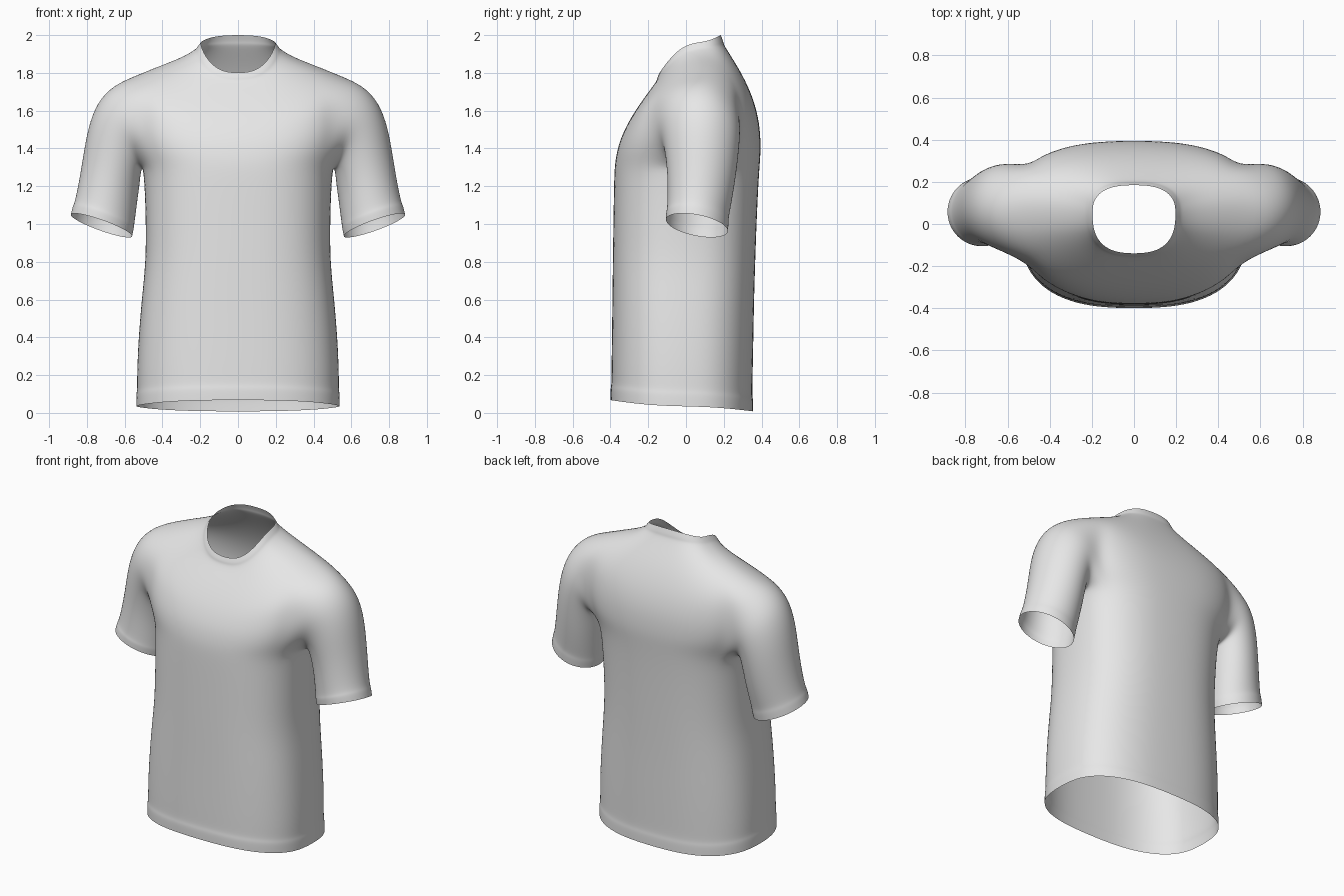
import bpy, bmesh, math

fabric = bpy.data.materials.new("light_grey_fabric")
fabric.diffuse_color = (0.8, 0.8, 0.8, 1)

# Body rings from neck to hem: half width, front y, back y, side y, side z, front z, back z
BODY = [
    (.198, -.140, .185, .05, 1.960, 1.800, 2.000),
    (.220, -.155, .200, .05, 1.932, 1.770, 1.962),
    (.228, -.154, .200, .055, 1.922, 1.758, 1.950),
    (.290, -.190, .235, .07, 1.885, 1.710, 1.895),
    (.410, -.245, .300, .085, 1.842, 1.635, 1.790),
    (.550, -.300, .355, .09, 1.788, 1.550, 1.670),
    (.575, -.335, .385, .09, 1.680, 1.480, 1.560),
    (.580, -.358, .395, .085, 1.550, 1.420, 1.470),
    (.555, -.372, .397, .07, 1.420, 1.360, 1.390),
    (.505, -.380, .392, .04, 1.300, 1.300, 1.320),
    (.495, -.383, .384, .02, 1.180, 1.200, 1.200),
    (.490, -.386, .375, .00, 1.000, 1.000, 1.000),
    (.490, -.389, .368, -.01, .800, .800, .800),
    (.512, -.391, .362, -.02, .600, .600, .600),
    (.530, -.394, .358, -.02, .380, .380, .380),
    (.537, -.396, .354, -.02, .200, .220, .180),
    (.536, -.396, .352, -.02, .118, .146, .088),
    (.541, -.402, .357, -.02, .104, .132, .074),
    (.541, -.401, .357, -.02, .035, .068, .008),
]
# Sleeve rings: outer x, outer z, inner x, inner z, front y, back y
SLEEVE = [
    (.660, 1.738, .510, 1.285, -.150, .290),
    (.748, 1.648, .515, 1.255, -.125, .287),
    (.797, 1.510, .520, 1.200, -.110, .277),
    (.823, 1.350, .530, 1.130, -.100, .262),
    (.848, 1.200, .540, 1.050, -.100, .242),
    (.868, 1.112, .548, .990, -.103, .227),
    (.876, 1.098, .549, .978, -.108, .229),
    (.888, 1.050, .558, .935, -.108, .224),
]
HALF, ARM = 8, 3         # ring steps to the centre line, and to the armhole edge
TOP, BOTTOM = 5, 9       # body rings bounding the armhole
POWER = 2 / 2.6          # squareness of the body cross-section

bm = bmesh.new()

# Body, right half
grid = []
for hw, yf, yb, yc, zs, zf, zb in BODY:
    ring = {}
    for j in range(-HALF, HALF + 1):
        t = j * math.pi / (2 * HALF)
        s = abs(math.sin(t))
        x = 0 if abs(j) == HALF else hw * math.cos(t) ** POWER
        y_end, z_end = (yf, zf) if j < 0 else (yb, zb)
        w = s ** 1.4
        ring[j] = bm.verts.new((x, yc + (y_end - yc) * s ** POWER, zs + (z_end - zs) * w))
    grid.append(ring)
for i in range(len(grid) - 1):
    for j in range(-HALF, HALF):
        if TOP <= i < BOTTOM and -ARM <= j < ARM:
            continue     # armhole
        bm.faces.new((grid[i][j], grid[i + 1][j], grid[i + 1][j + 1], grid[i][j + 1]))

# Sleeve, grown from the armhole loop (top, front, armpit, back)
loop = [grid[TOP][-j] for j in range(ARM + 1)]
loop += [grid[i][-ARM] for i in range(TOP + 1, BOTTOM)]
loop += [grid[BOTTOM][j] for j in range(-ARM, ARM + 1)]
loop += [grid[i][ARM] for i in range(BOTTOM - 1, TOP, -1)]
loop += [grid[TOP][j] for j in range(ARM, 0, -1)]
n = len(loop)
for k, (xo, zo, xi, zi, yf, yb) in enumerate(SLEEVE):
    new = []
    for m in range(n):
        a = 2 * math.pi * m / n
        c, s = math.cos(a), math.sin(a)
        tilt = .03 * s * k / (len(SLEEVE) - 1)
        new.append(bm.verts.new(((xo + xi) / 2 + c * (xo - xi) / 2,
                                 (yf + yb) / 2 - s * (yb - yf) / 2,
                                 (zo + zi) / 2 + c * (zo - zi) / 2 + tilt)))
    for m in range(n):
        q = (m + 1) % n
        bm.faces.new((loop[m], loop[q], new[q], new[m]))
    loop = new

bmesh.ops.delete(bm, geom=[v for v in bm.verts if not v.link_faces], context='VERTS')
for f in bm.faces:
    f.smooth = True
mesh = bpy.data.meshes.new("shirt")
bm.to_mesh(mesh)
bm.free()
mesh.materials.append(fabric)
shirt = bpy.data.objects.new("shirt", mesh)
bpy.context.collection.objects.link(shirt)

# Left half and smooth cloth surface
mirror = shirt.modifiers.new("mirror", 'MIRROR')
mirror.use_clip = True
smooth = shirt.modifiers.new("smooth", 'SUBSURF')
smooth.levels = smooth.render_levels = 2
